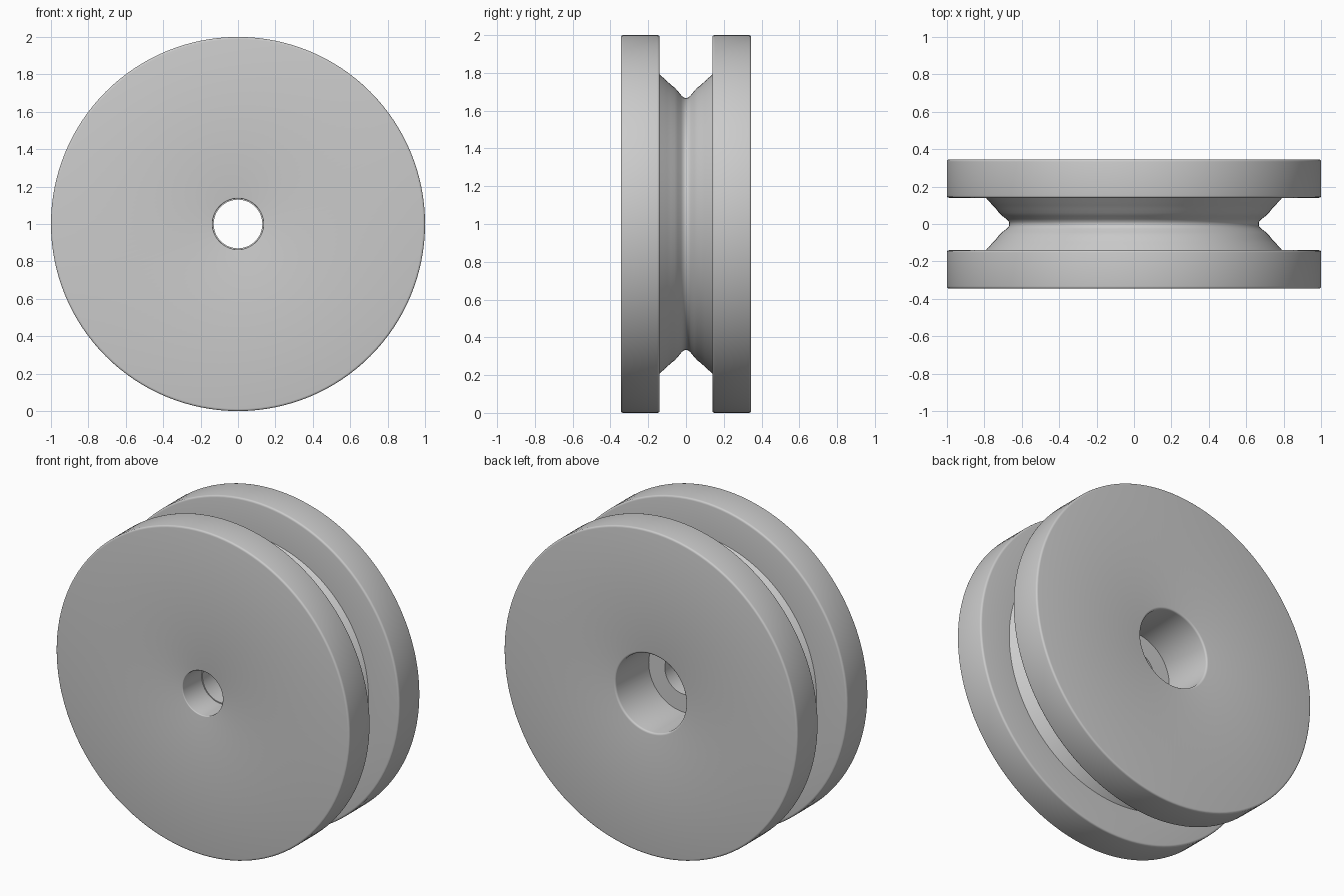
import bpy, bmesh, math
from mathutils import Vector, Matrix

if "Cube" in bpy.data.objects:
    bpy.data.objects.remove(bpy.data.objects["Cube"], do_unlink=True)

STEPS = 128
HALF = 0.345      # half width of the wheel
INNER = 0.14      # inner side of each flange
EDGE = 0.012      # edge rounding

# Half of the rope groove, as (y, radius) from the middle outwards
groove = [(0, 0.667), (0.012, 0.669), (0.026, 0.682), (0.043, 0.704),
          (0.06, 0.722), (0.08, 0.737), (0.1, 0.756), (0.12, 0.774), (INNER, 0.792)]


def rounded(points):
    """Replace each (y, radius, rounding) corner of a closed profile by a small arc."""
    result = []
    for i, (y, r, size) in enumerate(points):
        corner = Vector((y, r))
        if not size:
            result.append(corner)
            continue
        before = Vector(points[i - 1][:2])
        after = Vector(points[(i + 1) % len(points)][:2])
        a = corner + (before - corner).normalized() * size
        b = corner + (after - corner).normalized() * size
        for k in range(4):
            t = k / 3
            result.append(a * (1 - t) ** 2 + corner * 2 * t * (1 - t) + b * t ** 2)
    return result


# Outer outline from front to back, then the stepped bore from back to front
flange = [(HALF, EDGE), (INNER, EDGE)]
profile = [(-y, 1, e) for y, e in flange]
profile += [(-y, r, 0) for y, r in reversed(groove)]
profile += [(y, r, 0) for y, r in groove[1:]]
profile += [(y, 1, e) for y, e in reversed(flange)]
profile += [(HALF, 0.24, EDGE), (0.02, 0.24, 0), (0.02, 0.13, 0),
            (-0.16, 0.13, 0), (-0.16, 0.136, 0), (-HALF, 0.136, EDGE / 2)]

# Revolve the profile around the axle
bm = bmesh.new()
verts = [bm.verts.new((0, p.x, p.y)) for p in rounded(profile)]
edges = [bm.edges.new((verts[i - 1], verts[i])) for i in range(len(verts))]
bmesh.ops.spin(bm, geom=verts + edges, cent=(0, 0, 0), axis=(0, 1, 0),
               angle=math.tau, steps=STEPS, use_merge=True)
bmesh.ops.remove_doubles(bm, verts=bm.verts, dist=0.0001)
bmesh.ops.recalc_face_normals(bm, faces=bm.faces)
bmesh.ops.transform(bm, matrix=Matrix.Translation((0, 0, 1)), verts=bm.verts)

mesh = bpy.data.meshes.new("pulley_wheel")
bm.to_mesh(mesh)
bm.free()
wheel = bpy.data.objects.new("pulley_wheel", mesh)
bpy.context.collection.objects.link(wheel)

# Plain grey finish
grey = bpy.data.materials.new("light_grey")
grey.use_nodes = True
colour = (0.6, 0.6, 0.6, 1)
grey.diffuse_color = colour
grey.node_tree.nodes["Principled BSDF"].inputs["Base Color"].default_value = colour
mesh.materials.append(grey)

# Smooth the round faces, keep the corners crisp
bpy.ops.object.select_all(action="DESELECT")
wheel.select_set(True)
bpy.context.view_layer.objects.active = wheel
bpy.ops.object.shade_smooth_by_angle(angle=math.radians(35))
